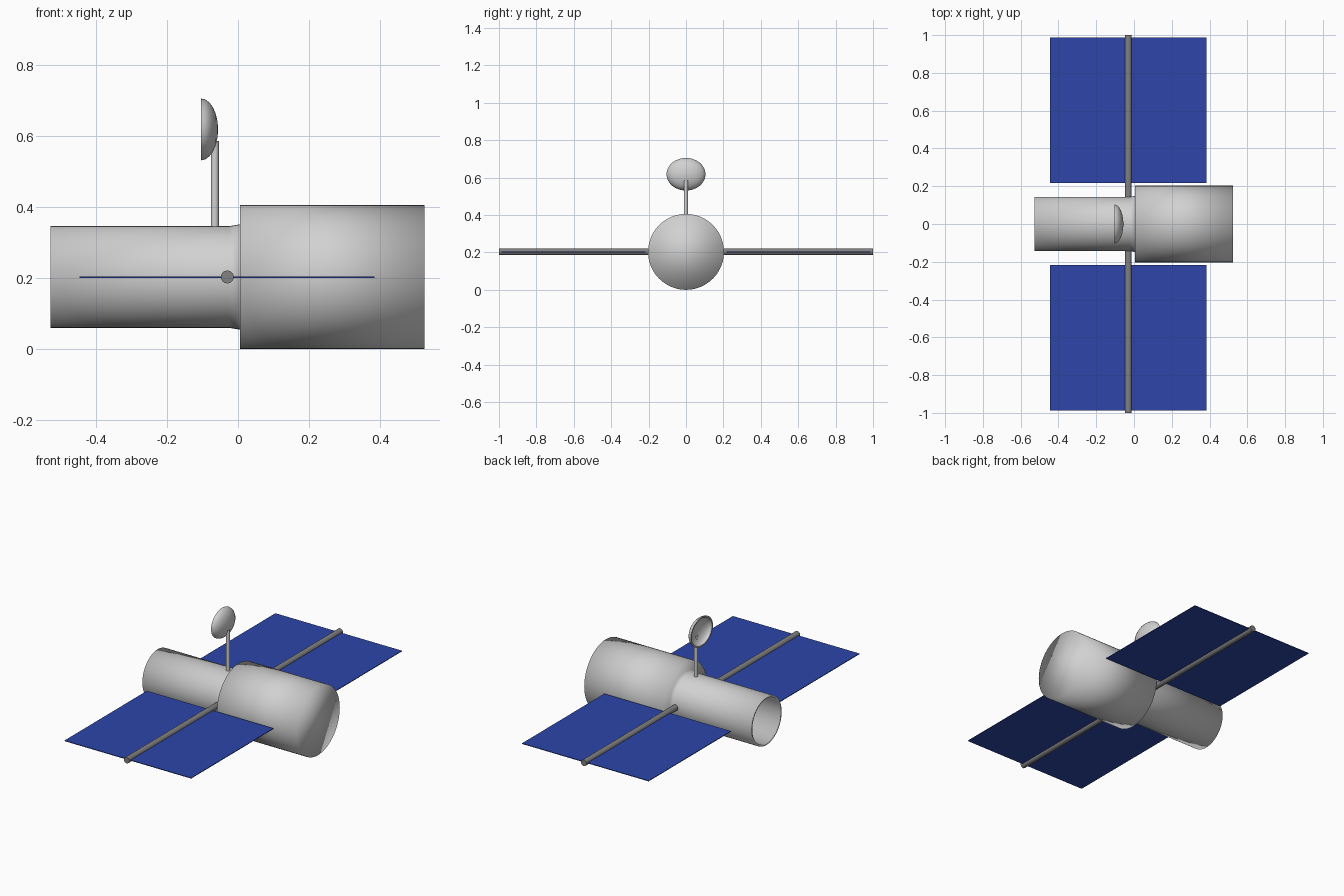
import bpy, bmesh, math
from mathutils import Matrix, Vector

if "Cube" in bpy.data.objects:
    bpy.data.objects.remove(bpy.data.objects["Cube"])


def material(name, rgb):
    m = bpy.data.materials.new(name)
    m.diffuse_color = (*rgb, 1)
    m.use_nodes = True
    m.node_tree.nodes["Principled BSDF"].inputs["Base Color"].default_value = m.diffuse_color
    return m


LIGHT = material("light_grey", (0.64, 0.64, 0.64))
DARK = material("dark_grey", (0.22, 0.22, 0.22))
BLUE = material("panel_blue", (0.026, 0.06, 0.40))


def finish(name, bm, mat, smooth=True):
    bmesh.ops.recalc_face_normals(bm, faces=bm.faces)
    me = bpy.data.meshes.new(name)
    bm.to_mesh(me)
    bm.free()
    me.materials.append(mat)
    me.polygons.foreach_set("use_smooth", [smooth] * len(me.polygons))
    ob = bpy.data.objects.new(name, me)
    bpy.context.collection.objects.link(ob)
    return ob


def revolve(name, profile, centre, mat, n=48, sy=1, sz=1, capped=True):
    """Turn an (x, radius) profile around the x axis."""
    bm = bmesh.new()
    rings = []
    for x, r in profile:
        ring = []
        for i in range(n):
            a = 2 * math.pi * i / n
            ring.append(bm.verts.new((centre[0] + x, centre[1] + r * sy * math.cos(a),
                                      centre[2] + r * sz * math.sin(a))))
        rings.append(ring)
    for a, b in zip(rings, rings[1:]):
        for i in range(n):
            j = (i + 1) % n
            bm.faces.new((a[i], a[j], b[j], b[i]))
    if capped:
        bm.faces.new(rings[0])
        bm.faces.new(rings[-1])
    return finish(name, bm, mat)


def rod(name, a, b, r, mat, n=24):
    a, b = Vector(a), Vector(b)
    bm = bmesh.new()
    rot = (b - a).to_track_quat('Z', 'Y').to_matrix().to_4x4()
    bmesh.ops.create_cone(bm, cap_ends=True, segments=n, radius1=r, radius2=r,
                          depth=(b - a).length,
                          matrix=Matrix.Translation((a + b) / 2) @ rot)
    ob = finish(name, bm, mat)
    ob.data.set_sharp_from_angle(angle=math.radians(40))
    return ob


CZ = 0.203

# main body: wide drum stepping down to a narrow hollow tube
revolve("body", [(0.525, 0.203), (0.005, 0.203), (0.005, 0.148), (-0.025, 0.143),
                 (-0.527, 0.143), (-0.527, 0.132), (-0.03, 0.132)], (0, 0, CZ), LIGHT)

# cross boom carrying the panels
rod("panel_boom", (-0.03, -1, CZ), (-0.03, 1, CZ), 0.018, DARK)

# solar panels, one on each side
for side, label in ((-1, "front"), (1, "back")):
    bm = bmesh.new()
    bmesh.ops.create_cube(bm, size=1, matrix=Matrix.Translation((-0.031, side * 0.602, 0.202))
                          @ Matrix.Diagonal((0.83, 0.77, 0.004, 1)))
    finish(label + "_solar_panel", bm, BLUE, False)

# antenna mast
rod("antenna_mast", (-0.065, 0, 0.33), (-0.065, 0, 0.585), 0.011, LIGHT)

# oval dish: outer bowl, rim and inner bowl, opening towards -x
steps = [math.radians(a) for a in (2, 15, 30, 45, 60, 75, 90)]
outer = [(0.048 * math.cos(a), math.sin(a)) for a in steps]
inner = [(0.040 * math.cos(a), 0.91 * math.sin(a)) for a in reversed(steps)]
dish = revolve("antenna_dish", outer + inner, (-0.104, 0, 0.618), LIGHT, sy=0.104, sz=0.087)
dish.data.set_sharp_from_angle(angle=math.radians(50))
